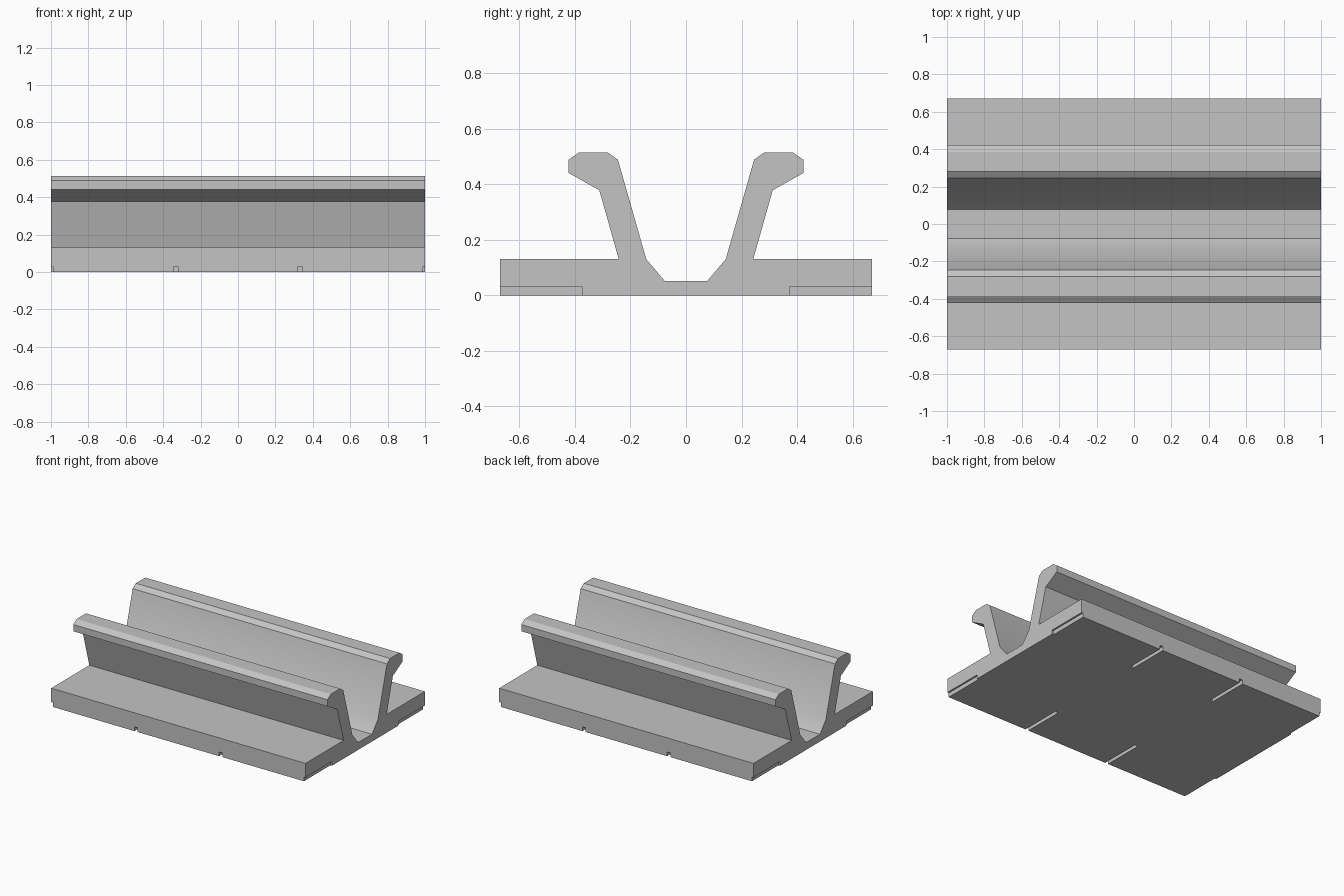
import bpy, bmesh, math

cube = bpy.data.objects.get("Cube")
if cube:
    bpy.data.objects.remove(cube, do_unlink=True)

# Single grey material
grey = bpy.data.materials.new("light_grey")
grey.use_nodes = True
color = (0.55, 0.55, 0.55, 1)
grey.diffuse_color = color
grey.node_tree.nodes["Principled BSDF"].inputs["Base Color"].default_value = color


def new_object(name, bm):
    bmesh.ops.recalc_face_normals(bm, faces=bm.faces)
    mesh = bpy.data.meshes.new(name)
    bm.to_mesh(mesh)
    bm.free()
    mesh.materials.append(grey)
    obj = bpy.data.objects.new(name, mesh)
    bpy.context.collection.objects.link(obj)
    return obj


# Rail: half profile (y, z) from the base, over the hooked arm, to the channel floor
half = [(0.67, 0), (0.67, 0.13), (0.242, 0.13), (0.312, 0.378), (0.422, 0.44),
        (0.422, 0.488), (0.386, 0.513), (0.28, 0.513), (0.245, 0.488),
        (0.143, 0.13), (0.077, 0.052)]
profile = half + [(-y, z) for y, z in reversed(half)]

bm = bmesh.new()
face = bm.faces.new([bm.verts.new((-1, y, z)) for y, z in profile])
ext = bmesh.ops.extrude_face_region(bm, geom=[face])
bmesh.ops.translate(bm, vec=(2, 0, 0),
                    verts=[v for v in ext["geom"] if isinstance(v, bmesh.types.BMVert)])
rail = new_object("clip_rail", bm)

# Slots under both flanges: two at the ends, two evenly spaced between
bm = bmesh.new()
for i in range(4):
    for side in (-1, 1):
        box = bmesh.ops.create_cube(bm, size=1)["verts"]
        bmesh.ops.scale(bm, vec=(0.024, 0.4, 0.06), verts=box)
        bmesh.ops.translate(bm, vec=(-1 + i * 2 / 3, side * 0.573, 0), verts=box)
cutter = new_object("slot_cutter", bm)
cutter.hide_render = True

cut = rail.modifiers.new("slots", "BOOLEAN")
cut.operation = "DIFFERENCE"
cut.solver = "EXACT"
cut.object = cutter

bpy.ops.object.select_all(action="DESELECT")
rail.select_set(True)
bpy.context.view_layer.objects.active = rail
bpy.ops.object.modifier_apply(modifier=cut.name)
bpy.data.objects.remove(cutter, do_unlink=True)

# Soft bend inside the channel, crisp edges elsewhere
bpy.ops.object.shade_smooth_by_angle(angle=math.radians(30))
